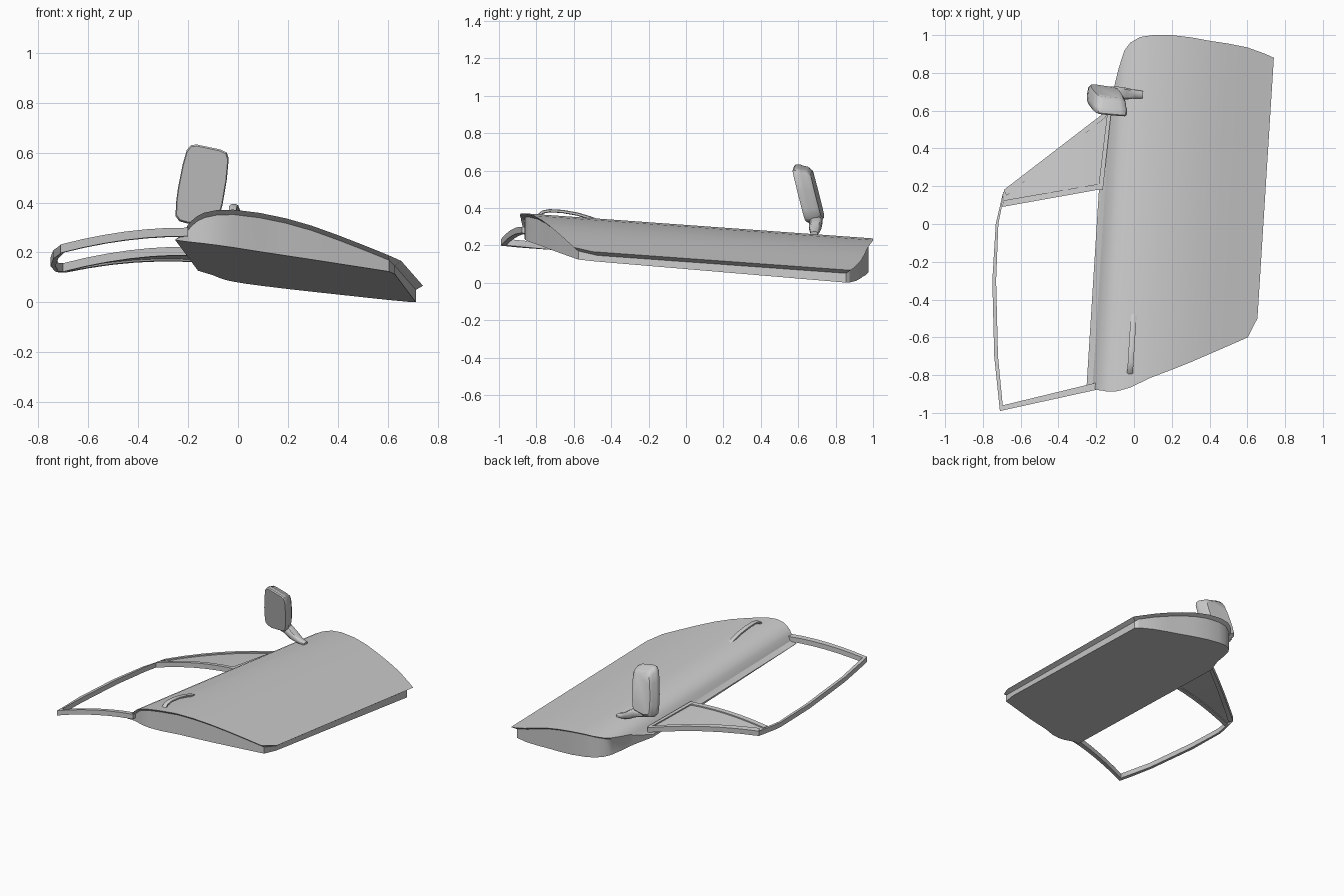
import bpy, bmesh, math
from mathutils import Vector

cube = bpy.data.objects.get("Cube")
if cube:
    bpy.data.objects.remove(cube)

# One painted-metal colour
grey = bpy.data.materials.new("plain_grey")
grey.use_nodes = True
COLOR = (0.6, 0.6, 0.6, 1)
grey.diffuse_color = COLOR
grey.node_tree.nodes["Principled BSDF"].inputs["Base Color"].default_value = COLOR

SLOPE, SHEAR = -0.072, 0.063     # fall along y, sideways drift along y


def finish(name, bm, angle=35):
    bmesh.ops.recalc_face_normals(bm, faces=bm.faces)
    mesh = bpy.data.meshes.new(name)
    bm.to_mesh(mesh)
    bm.free()
    mesh.materials.append(grey)
    ob = bpy.data.objects.new(name, mesh)
    bpy.context.collection.objects.link(ob)
    bpy.ops.object.select_all(action='DESELECT')
    ob.select_set(True)
    bpy.context.view_layer.objects.active = ob
    bpy.ops.object.shade_smooth_by_angle(angle=math.radians(angle))
    return ob


def loft(name, rings, angle=35, closed=False):
    """Skin a row of equal-length rings; cap the ends unless closed."""
    bm = bmesh.new()
    vs = [[bm.verts.new(p) for p in r] for r in rings]
    pairs = list(zip(vs, vs[1:])) + ([(vs[-1], vs[0])] if closed else [])
    for a, b in pairs:
        for i in range(len(a)):
            j = (i + 1) % len(a)
            bm.faces.new((a[i], a[j], b[j], b[i]))
    if not closed:
        bm.faces.new(vs[0])
        bm.faces.new(vs[-1])
    return finish(name, bm, angle)


# Door body: stations across the door (u, crown height, front y, back y)
stations = [
    (-.165, .207, -.870, .60), (-.147, .245, -.875, .75), (-.132, .262, -.880, .83),
    (-.108, .282, -.883, .92), (-.080, .295, -.888, .96), (-.030, .306, -.885, .99),
    (.037, .309, -.865, 1.0), (.137, .300, -.815, 1.0), (.240, .281, -.775, .988),
    (.339, .255, -.735, .97), (.440, .221, -.690, .955), (.541, .184, -.645, .935),
    (.640, .146, -.600, .90), (.685, .130, -.500, .88)]


def at(u, y, h):
    return Vector((u + SHEAR * y, y, h + SLOPE * y))


def inner_plane(p):
    return Vector((p.x, p.y, .153 - .1215 * p.x - .0768 * p.y))


def body():
    bm = bmesh.new()
    front = [at(u, f, h) for u, h, f, b in stations]
    back = [at(u, b, h) for u, h, f, b in stations]
    lip_f, lip_b = [], []
    last = len(stations) - 1
    for i, (u, h, f, b) in enumerate(stations):
        v = u - .032 if i == 0 else min(u, .658)
        inset = .008 if i == 0 else .025
        lip_f.append(at(v, f + inset, h - .018))
        lip_b.append(at(v, b - inset, h - .018))
    rows = [front + back[::-1], lip_f + lip_b[::-1]]
    rows.append([inner_plane(p) for p in rows[1]])
    vs = [[bm.verts.new(p) for p in r] for r in rows]
    n = len(rows[0])
    for a, b in zip(vs, vs[1:]):
        for i in range(n):
            j = (i + 1) % n
            bm.faces.new((a[i], a[j], b[j], b[i]))
    for i in range(last):                       # outer skin and inner panel
        for ring in (vs[0], vs[2]):
            bm.faces.new((ring[i], ring[i + 1], ring[n - 2 - i], ring[n - 1 - i]))
    finish("door_body", bm, 28)


body()


# Window frame: height follows the curved glass line
def frame_z(x, y):
    t = min(max((-.2 - x) / .52, 0), 1)
    return .236 - .078 * t ** 1.9 + SLOPE * y


def bar(name, outer, inner, depth=.034, drop=0, steps=6):
    """Solid strip between two matching plan polylines."""
    rings = []
    for k in range(len(outer) - 1):
        for s in range(steps + (k == len(outer) - 2)):
            t = s / steps
            o = Vector(outer[k]).lerp(Vector(outer[k + 1]), t)
            i = Vector(inner[k]).lerp(Vector(inner[k + 1]), t)
            zo, zi = frame_z(*o) - drop, frame_z(*i) - drop
            rings.append([(o.x, o.y, zo), (i.x, i.y, zi),
                          (i.x, i.y, zi - depth), (o.x, o.y, zo - depth)])
    return loft(name, rings)


bar("window_front_bar", [(-.20, -.878), (-.71, -.99)], [(-.20, -.84), (-.695, -.96)])
bar("window_roof_bar",
    [(-.71, -.99), (-.74, -.7), (-.75, -.3), (-.732, 0), (-.69, .18)],
    [(-.695, -.96), (-.72, -.7), (-.73, -.3), (-.718, 0), (-.70, .09)], steps=3)
bar("quarter_diagonal_bar", [(-.69, .18), (-.13, .61)], [(-.675, .15), (-.15, .565)])
bar("quarter_lower_bar", [(-.70, .09), (-.17, .185)], [(-.69, .125), (-.17, .215)])
bar("quarter_belt_bar", [(-.19, .18), (-.14, .6)], [(-.165, .18), (-.12, .6)])
bar("quarter_panel", [(-.69, .17), (-.14, .59)], [(-.69, .10), (-.175, .19)],
    depth=.018, drop=.008)

# Mirror head: leaning rounded plate, tapered to the back
outline = [(-.25, .345), (-.248, .40), (-.24, .46), (-.222, .55), (-.205, .61), (-.188, .63),
           (-.165, .632), (-.07, .612), (-.045, .60), (-.037, .575), (-.045, .49),
           (-.062, .39), (-.075, .345), (-.095, .325), (-.20, .315), (-.235, .325)]


def head_ring(depth, scale):
    ring = []
    for x, z in outline:
        x, z = -.143 + (x + .143) * scale, .475 + (z - .475) * scale
        ring.append((x, .575 + .23 * (.63 - z) - .14 * (x + .14) + depth, z))
    return ring


loft("mirror_head", [head_ring(d, s) for d, s in
                     ((0, .96), (.008, 1), (.035, 1), (.04, .97), (.07, .93), (.09, .8))], 40)


def sweep(name, path, sizes, sides=10, power=1.0):
    """Rounded sections standing across a path that runs mainly along its first step."""
    pts = [Vector(p) for p in path]
    rings = []
    for k, p in enumerate(pts):
        d = (pts[min(k + 1, len(pts) - 1)] - pts[max(k - 1, 0)]).normalized()
        side = d.cross(Vector((0, 0, 1))).normalized()
        up = side.cross(d)
        w, h = sizes[k]
        ring = []
        for i in range(sides):
            a = math.tau * (i + .5) / sides
            c, s = math.cos(a), math.sin(a)
            ring.append(p + side * w * math.copysign(abs(c) ** power, c)
                        + up * h * math.copysign(abs(s) ** power, s))
        rings.append(ring)
    return loft(name, rings, 40)


# Mirror arm, reaching from under the head down to the skin
sweep("mirror_arm",
      [(-.17, .695, .335), (-.10, .695, .325), (-.05, .69, .295), (.0, .688, .272), (.045, .685, .262)],
      [(.03, .02), (.035, .03), (.033, .028), (.024, .018), (.02, .012)], power=.7)

# Pull handle, an arch standing off the skin
sweep("door_handle",
      [(-.021, -.79, .358), (-.020, -.765, .378), (-.017, -.73, .385), (-.013, -.66, .381),
       (-.008, -.58, .367), (-.004, -.52, .349), (-.002, -.48, .335)],
      [(.016, .009)] * 7, sides=8, power=.6)
